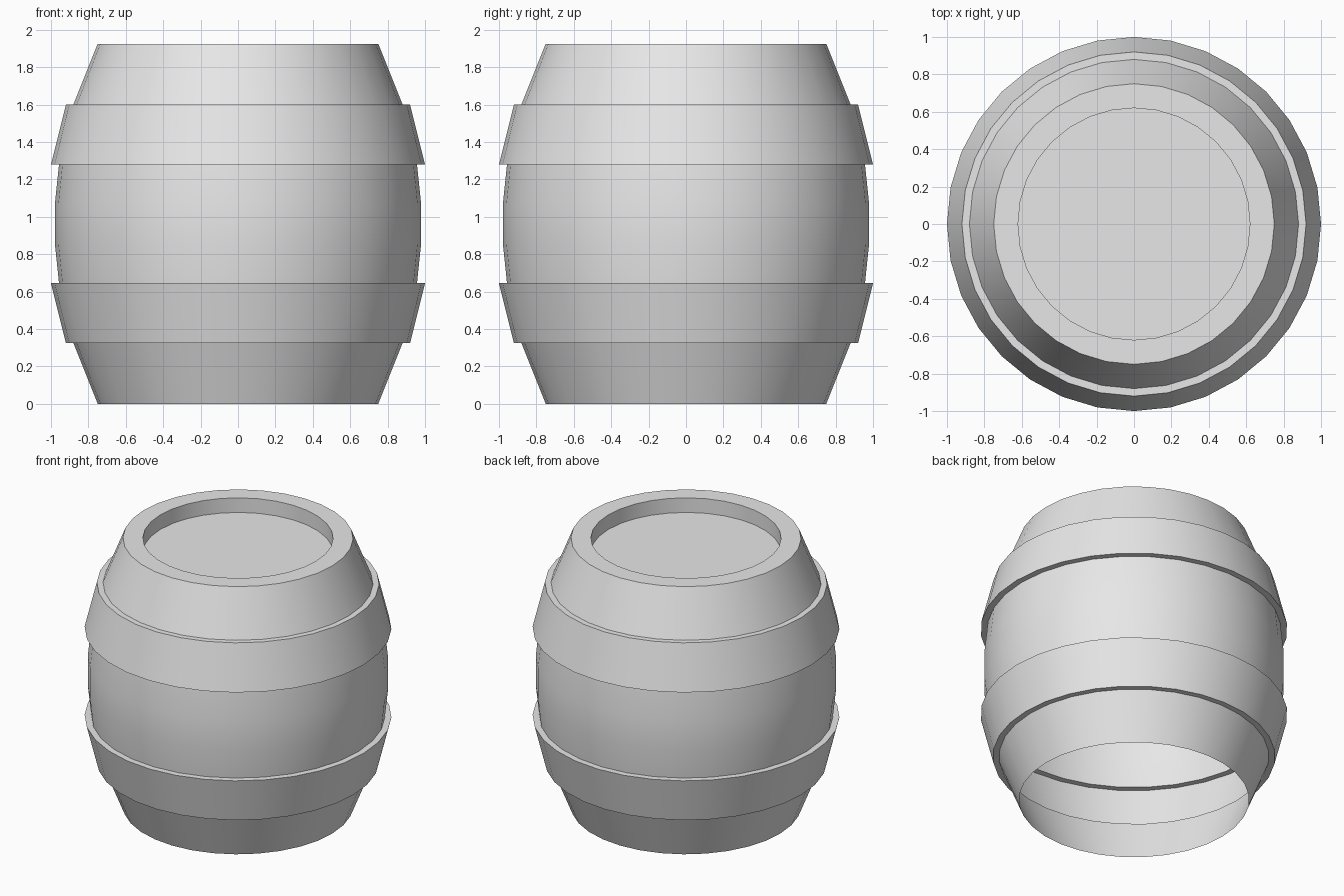
import bpy
import bmesh
import math

SIDES = 32
HEIGHT = 1.925

cube = bpy.data.objects.get("Cube")
if cube:
    bpy.data.objects.remove(cube, do_unlink=True)

grey = bpy.data.materials.new("plain_grey")
grey.use_nodes = True
grey.diffuse_color = (0.8, 0.8, 0.8, 1)
grey.node_tree.nodes["Principled BSDF"].inputs["Base Color"].default_value = (0.8, 0.8, 0.8, 1)


def lathe(name, profile, cap=False):
    """Turn a (radius, height) profile, listed bottom to top, about the z axis."""
    bm = bmesh.new()
    rings = []
    for r, z in profile:
        angles = [2 * math.pi * i / SIDES for i in range(SIDES)]
        rings.append([bm.verts.new((r * math.cos(a), r * math.sin(a), z)) for a in angles])
    for low, high in zip(rings, rings[1:]):
        for i in range(SIDES):
            j = (i + 1) % SIDES
            bm.faces.new((low[i], low[j], high[j], high[i]))
    if cap:
        bm.faces.new(rings[-1])
    mesh = bpy.data.meshes.new(name)
    bm.to_mesh(mesh)
    bm.free()
    mesh.materials.append(grey)
    obj = bpy.data.objects.new(name, mesh)
    bpy.context.collection.objects.link(obj)
    bpy.ops.object.select_all(action="DESELECT")
    obj.select_set(True)
    bpy.context.view_layer.objects.active = obj
    bpy.ops.object.shade_smooth_by_angle(angle=math.radians(30))
    return obj


def flipped(profile):
    """Mirror a profile about the middle of the barrel."""
    return [(r, HEIGHT - z) for r, z in reversed(profile)]


# Thin open skin: flared ends, raised hoops with their ledges, bulging middle
end = [(0.75, 0), (0.88, 0.325)]
hoop = [(0.88, 0.325), (0.92, 0.325), (1.0, 0.645), (0.957, 0.645)]
belly = [(0.957, 0.645), (0.979, 0.855)]

lathe("lower_staves", end)
lathe("lower_hoop", hoop)
lathe("middle_staves", belly + flipped(belly))
lathe("upper_hoop", flipped(hoop))
lathe("upper_staves", flipped(end))

# Top rim with the sunken lid
lathe("rim_and_lid", [(0.75, HEIGHT), (0.62, HEIGHT), (0.62, HEIGHT - 0.105)], cap=True)
